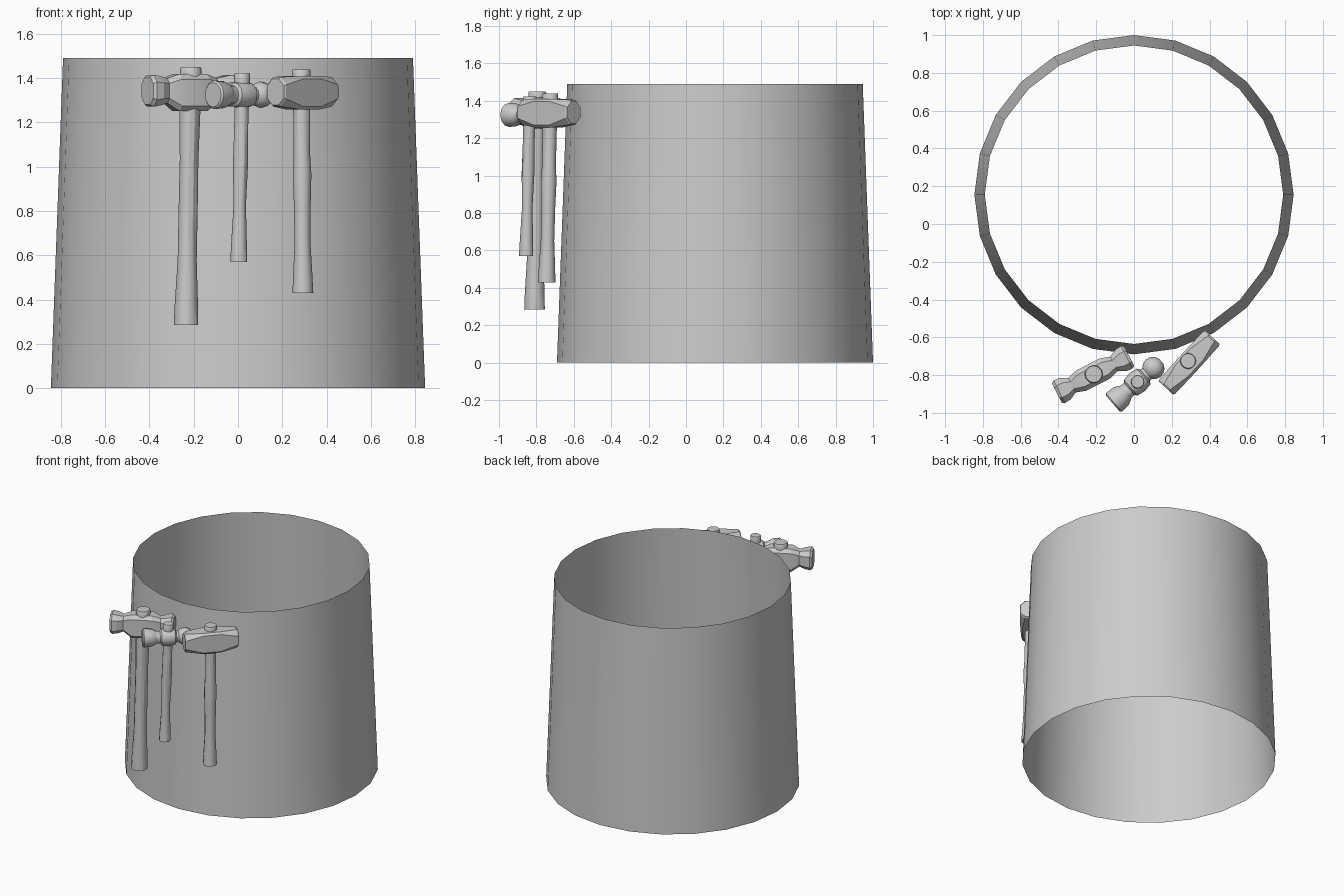
import bpy, bmesh, math
from mathutils import Vector

if "Cube" in bpy.data.objects:
    bpy.data.objects.remove(bpy.data.objects["Cube"])


def finish(name, bm, angle=30):
    bmesh.ops.recalc_face_normals(bm, faces=bm.faces)
    me = bpy.data.meshes.new(name)
    bm.to_mesh(me)
    bm.free()
    ob = bpy.data.objects.new(name, me)
    bpy.context.collection.objects.link(ob)
    bpy.ops.object.select_all(action='DESELECT')
    ob.select_set(True)
    bpy.context.view_layer.objects.active = ob
    bpy.ops.object.shade_smooth_by_angle(angle=math.radians(angle))
    return ob


def loft(name, rings, caps=True, angle=30):
    """Skin a list of equal-length point rings."""
    bm = bmesh.new()
    rows = [[bm.verts.new(p) for p in r] for r in rings]
    n = len(rows[0])
    for a, b in zip(rows, rows[1:]):
        for i in range(n):
            j = (i + 1) % n
            bm.faces.new((a[i], a[j], b[j], b[i]))
    if caps:
        bm.faces.new(rows[0])
        bm.faces.new(rows[-1])
    return finish(name, bm, angle)


def circle(n, r, cx=0, cy=0, z=0):
    return [Vector((cx + r * math.cos(2 * math.pi * i / n),
                    cy + r * math.sin(2 * math.pi * i / n), z)) for i in range(n)]


def handle(name, top, bottom, profile):
    """Slightly leaning turned handle; profile is (fraction down, radius)."""
    top, bottom = Vector(top), Vector(bottom)
    rings = []
    for t, r in profile:
        c = top.lerp(bottom, t)
        rings.append(circle(12, r, c.x, c.y, c.z))
    return loft(name, rings)


def chamfered(s, w, lo, hi, c):
    """Eight-sided section at s along the head; c is the corner cut."""
    return [Vector((s, y, z)) for y, z in (
        (w, lo + c), (w, hi - c), (w - c, hi), (-w + c, hi),
        (-w, hi - c), (-w, lo + c), (-w + c, lo), (w - c, lo))]


def place(ob, loc, yaw, tilt=0):
    ob.location = loc
    ob.rotation_euler = (0, math.radians(tilt), math.radians(yaw))


# Open tapered barrel shell
loft("barrel_shell", [circle(24, 0.845, 0, 0.155, 0),
                      circle(24, 0.79, 0, 0.155, 1.49)], caps=False)

# Left: double-faced hammer with flared ends
half = [(0.215, 0.058, -0.062, 0.062, 0.030), (0.2, 0.067, -0.072, 0.072, 0.032),
        (0.165, 0.064, -0.066, 0.066, 0.030), (0.125, 0.043, -0.056, 0.056, 0.022),
        (0.07, 0.060, -0.092, 0.076, 0.024)]
rings = [(-s, *p) for s, *p in half] + half[::-1]
head = loft("left_hammer_head", [chamfered(*r) for r in rings], angle=20)
place(head, (-0.217, -0.797, 1.343), 27)
handle("left_hammer_handle", (-0.213, -0.795, 1.45), (-0.235, -0.81, 0.285),
       [(0, 0.044), (0.006, 0.048), (0.04, 0.048), (0.17, 0.047), (0.36, 0.042),
        (0.55, 0.043), (0.75, 0.043), (0.93, 0.053), (1, 0.055)])

# Middle: ball-type hammer with a turned head
profile = [(-0.172, 0.056), (-0.164, 0.065), (-0.11, 0.061), (-0.09, 0.050),
           (-0.075, 0.042), (-0.055, 0.042), (-0.045, 0.055), (0, 0.063),
           (0.045, 0.055), (0.055, 0.040), (0.07, 0.038), (0.085, 0.052),
           (0.11, 0.060), (0.135, 0.056), (0.155, 0.042), (0.168, 0.018)]
rings = [[Vector((s, p.x, p.y)) for p in circle(12, r)] for s, r in profile]
head = loft("middle_hammer_head", rings)
place(head, (0.017, -0.837, 1.325), 41)
handle("middle_hammer_handle", (0.019, -0.835, 1.423), (0.003, -0.855, 0.57),
       [(0, 0.033), (0.006, 0.036), (0.05, 0.036), (0.18, 0.031), (0.33, 0.032),
        (0.48, 0.034), (0.7, 0.028), (0.92, 0.036), (1, 0.038)])

# Right: blocky sledge hammer
half = [(0.182, 0.052, -0.058, 0.060, 0.032), (0.172, 0.057, -0.065, 0.068, 0.034),
        (0.06, 0.059, -0.079, 0.073, 0.014)]
rings = [(-s, *p) for s, *p in half] + half[::-1]
head = loft("right_hammer_head", [chamfered(*r) for r in rings], angle=20)
place(head, (0.292, -0.734, 1.337), 47.5)
handle("right_hammer_handle", (0.286, -0.725, 1.44), (0.293, -0.745, 0.43),
       [(0, 0.039), (0.006, 0.042), (0.05, 0.042), (0.19, 0.038), (0.38, 0.037),
        (0.47, 0.042), (0.6, 0.038), (0.78, 0.036), (0.93, 0.044), (1, 0.047)])
